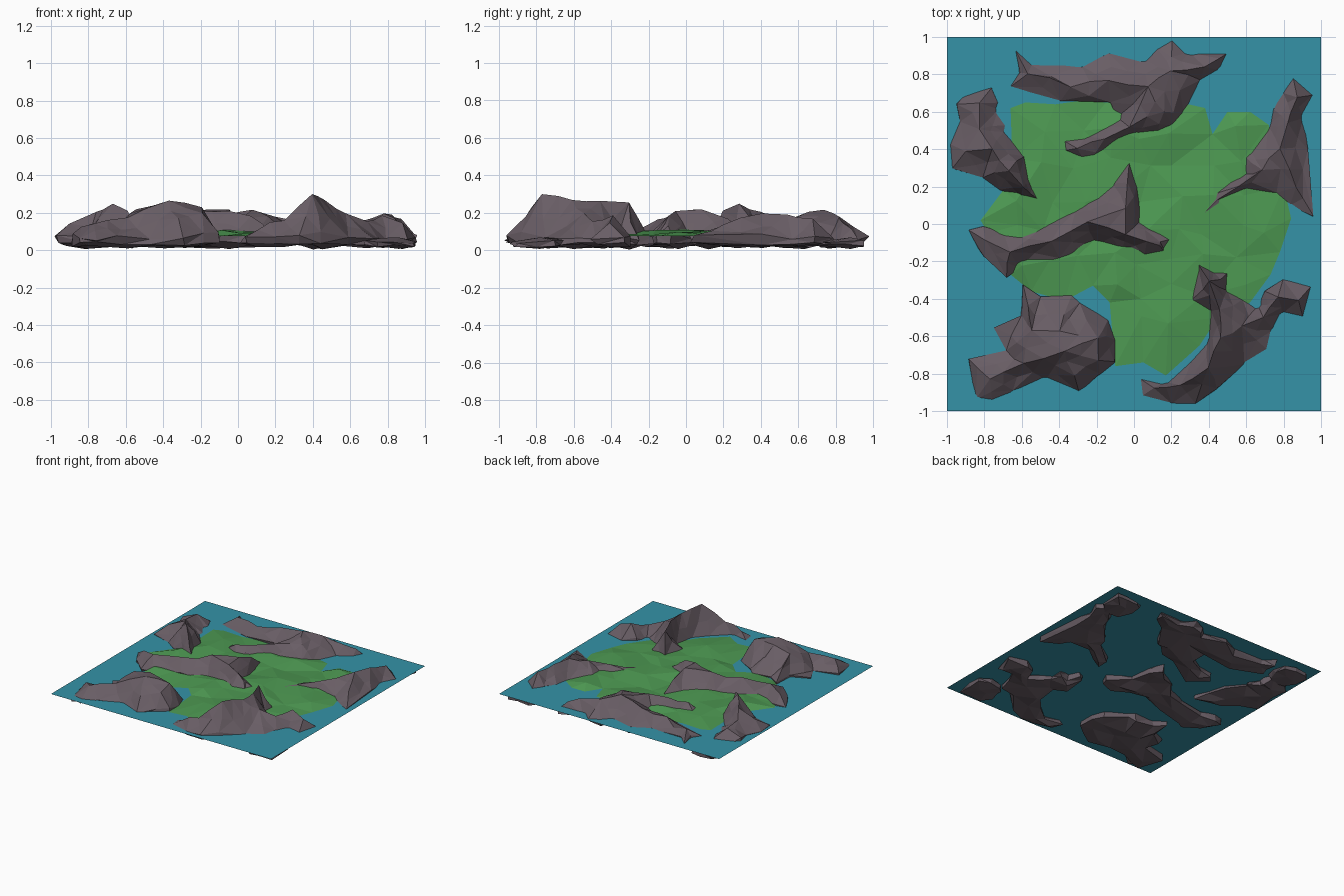
import bpy, bmesh, random
from math import cos, sin, tau
from mathutils import Vector
from mathutils.geometry import delaunay_2d_cdt

if "Cube" in bpy.data.objects:
    bpy.data.objects.remove(bpy.data.objects["Cube"])

random.seed(4)
WATER_Z = 0.074


def material(name, color):
    m = bpy.data.materials.new(name)
    m.diffuse_color = (*color, 1)
    m.use_nodes = True
    m.node_tree.nodes["Principled BSDF"].inputs["Base Color"].default_value = m.diffuse_color
    return m


ROCK = material("rock", (0.14, 0.11, 0.13))
GRASS = material("grass", (0.075, 0.32, 0.085))
WATER = material("water", (0.035, 0.29, 0.39))


def finish(name, bm, mat):
    mesh = bpy.data.meshes.new(name)
    bm.to_mesh(mesh)
    bm.free()
    mesh.materials.append(mat)
    obj = bpy.data.objects.new(name, mesh)
    bpy.context.collection.objects.link(obj)
    return obj


def triangulate(outline, inner, edges=()):
    # triangles inside an outline, using extra interior points
    pts = [Vector(p) for p in outline]
    area = sum(a.cross(b) for a, b in zip(pts, pts[1:] + pts[:1]))
    if area < 0:
        pts.reverse()
    n = len(pts)
    pts += [Vector(p[:2]) for p in inner]
    links = [(n + a, n + b) for a, b in edges]
    co, _, faces, orig, _, _ = delaunay_2d_cdt(pts, links, [list(range(n))], 1, 1e-5)
    return co, faces, orig, n


def rock(name, outline, ridge, rim_z=(0.05, 0.08), bumps=0.022):
    # faceted ridge with a rough underside
    links = [(i, i + 1) for i in range(len(ridge) - 1)
             if (Vector(ridge[i][:2]) - Vector(ridge[i + 1][:2])).length < 0.24]
    co, faces, orig, n = triangulate(outline, ridge, links)
    bm = bmesh.new()
    top, low = [], []
    for p, ids in zip(co, orig):
        k = ids[0] if ids else -1
        if k >= n:
            top.append(bm.verts.new((*p, ridge[k - n][2])))
            low.append(bm.verts.new((*p, random.uniform(0.004, 0.022))))
        else:
            near = min((Vector(r[:2]) for r in ridge), key=lambda r: (r - p).length)
            q = p.lerp(near, random.uniform(-0.2, 0.25))
            q = [max(-0.95, min(0.95, c)) for c in q]
            top.append(bm.verts.new((*p, random.uniform(*rim_z))))
            low.append(bm.verts.new((*q, random.uniform(0.015, 0.035))))
    for f in faces:
        bm.faces.new([top[i] for i in f])
    rim = [e for e in bm.edges if len(e.link_faces) == 1]
    twin = dict(zip(top, low))
    # extra bumps on the long slopes
    slopes = [e for e in bm.edges if e not in rim and e.calc_length() > 0.15]
    for f in faces:
        bm.faces.new([low[i] for i in reversed(f)])
    for e in rim:
        a, b = e.verts
        bm.faces.new((a, b, twin[b], twin[a]))
    old = set(bm.verts)
    if bumps:
        bmesh.ops.subdivide_edges(bm, edges=slopes, cuts=1)
    for v in bm.verts:
        if v not in old:
            v.co += Vector((random.uniform(-.012, .012), random.uniform(-.012, .012),
                            random.uniform(-0.004, bumps)))
    bmesh.ops.triangulate(bm, faces=bm.faces[:])
    bmesh.ops.recalc_face_normals(bm, faces=bm.faces[:])
    finish(name, bm, ROCK)


# water sheet
bm = bmesh.new()
bmesh.ops.create_grid(bm, x_segments=1, y_segments=1, size=1)
bmesh.ops.translate(bm, verts=bm.verts[:], vec=(0, 0, WATER_Z))
finish("water", bm, WATER)

# low grassy island
shore = [(-.66, .62), (-.58, .65), (-.42, .64), (-.28, .66), (-.15, .65), (.03, .65), (.2, .66),
         (.38, .62), (.42, .48), (.5, .6), (.62, .6), (.72, .53), (.8, .2), (.84, .03),
         (.78, -.15), (.73, -.27), (.62, -.42), (.45, -.5), (.35, -.65), (.17, -.81),
         (.05, -.74), (-.1, -.76), (-.13, -.42), (-.22, -.33), (-.37, -.41), (-.55, -.36),
         (-.66, -.27), (-.78, -.05), (-.82, .02), (-.7, .18), (-.65, .35)]


def shore_gap(p):
    gaps = []
    for a, b in zip(shore, shore[1:] + shore[:1]):
        a, d = Vector(a), Vector(b) - Vector(a)
        t = max(0, min(1, (p - a).dot(d) / d.length_squared))
        gaps.append((p - a - d * t).length)
    return min(gaps)


grid = [Vector((-.8 + .17 * i + random.uniform(-.04, .04),
                -.7 + .17 * j + random.uniform(-.04, .04)))
        for i in range(10) for j in range(9)]
co, faces, orig, n = triangulate(shore, [p for p in grid if shore_gap(p) > 0.07])
bm = bmesh.new()
vs = []
for p, ids in zip(co, orig):
    edge = not ids or ids[0] < n
    z = WATER_Z + 0.001 if edge else random.uniform(0.08, 0.112)
    vs.append(bm.verts.new((*p, z)))
for f in faces:
    bm.faces.new([vs[i] for i in f])
bmesh.ops.delete(bm, geom=[v for v in bm.verts if not v.link_faces], context='VERTS')
for f in bm.faces:
    f.normal_update()
    if f.normal.z < 0:
        f.normal_flip()
finish("grass_island", bm, GRASS)

# submerged boulders under the water corners
for name, cx, cy in (("southeast_boulder", .82, -.8), ("northwest_boulder", -.82, .83),
                     ("northeast_boulder", .84, .86)):
    ring = [(min(.95, max(-.95, cx + .15 * cos(i * tau / 9))),
             min(.95, max(-.95, cy + .15 * sin(i * tau / 9)))) for i in range(9)]
    rock(name, ring, [(cx - .04, cy, .066), (cx + .04, cy + .02, .068)], (.035, .055), 0)

# mountain ridges: outline seen from above, then crest points with heights
rock("north_ridge",
     [(-.64, .92), (-.54, .85), (-.29, .84), (-.13, .90), (.06, .87), (.13, .94), (.20, .97),
      (.30, .91), (.51, .93), (.47, .83), (.36, .76), (.27, .59), (.20, .53), (.12, .48),
      (-.03, .45), (-.26, .31), (-.40, .40), (-.38, .46), (-.26, .46), (-.09, .57),
      (-.13, .65), (-.40, .65), (-.67, .73), (-.61, .80)],
     [(-.57, .81, .12), (-.35, .74, .14), (-.13, .76, .16), (.08, .73, .21), (.2, .82, .18),
      (.38, .85, .14), (.15, .6, .18), (-.03, .53, .16), (-.15, .46, .14), (-.3, .4, .12)])
rock("northwest_ridge",
     [(-.90, .70), (-.77, .72), (-.72, .66), (-.73, .61), (-.68, .53), (-.70, .48), (-.58, .37),
      (-.55, .23), (-.50, .12), (-.61, .14), (-.72, .18), (-.82, .24), (-.98, .30), (-.98, .42),
      (-.92, .55), (-.95, .64)],
     [(-.82, .64, .15), (-.82, .5, .16), (-.76, .4, .19), (-.66, .29, .25), (-.6, .2, .21),
      (-.89, .38, .13)])
rock("northeast_ridge",
     [(.84, .79), (.95, .68), (.91, .57), (.93, .4), (.95, .05), (.83, .1), (.77, .18),
      (.57, .16), (.47, .06), (.37, .05), (.38, .13), (.57, .27), (.59, .37), (.63, .40),
      (.72, .53), (.75, .61), (.81, .69)],
     [(.87, .68, .15), (.82, .53, .17), (.78, .4, .19), (.68, .28, .16), (.56, .21, .13),
      (.45, .12, .11), (.87, .2, .13)])
rock("central_ridge",
     [(-.88, -.04), (-.80, -.01), (-.69, -.05), (-.48, -.01), (-.32, .06), (-.24, .15),
      (-.11, .21), (-.02, .33), (.03, .21), (.05, .02), (.20, -.09), (.18, -.15), (.06, -.18),
      (-.07, -.14), (-.21, -.10), (-.40, -.18), (-.61, -.23), (-.68, -.29), (-.80, -.17)],
     [(-.8, -.08, .12), (-.67, -.14, .15), (-.45, -.09, .16), (-.25, .01, .19),
      (-.05, .08, .21), (-.03, .22, .16), (-.05, -.05, .2), (.07, -.1, .17)])
rock("southwest_ridge",
     [(-.60, -.32), (-.50, -.39), (-.34, -.39), (-.30, -.43), (-.14, -.52), (-.09, -.62),
      (-.10, -.74), (-.18, -.81), (-.29, -.89), (-.48, -.83), (-.64, -.88), (-.75, -.97),
      (-.84, -.94), (-.89, -.73), (-.69, -.68), (-.76, -.56), (-.61, -.49)],
     [(-.57, -.43, .15), (-.54, -.57, .21), (-.4, -.57, .25), (-.38, -.68, .265),
      (-.2, -.6, .23), (-.19, -.72, .19), (-.32, -.8, .16), (-.6, -.75, .16), (-.78, -.83, .13)])
rock("southeast_ridge",
     [(.03, -.82), (.17, -.85), (.30, -.74), (.38, -.62), (.41, -.47), (.31, -.41), (.33, -.20),
      (.39, -.18), (.43, -.25), (.51, -.26), (.50, -.35), (.59, -.41), (.66, -.44), (.70, -.35),
      (.80, -.30), (.95, -.34), (.90, -.50), (.78, -.49), (.74, -.57), (.73, -.69),
      (.59, -.74), (.45, -.89), (.33, -.95), (.19, -.95), (.04, -.92)],
     [(.1, -.88, .1), (.25, -.86, .16), (.4, -.78, .28), (.46, -.6, .26), (.46, -.45, .25),
      (.41, -.31, .24), (.58, -.55, .18), (.68, -.51, .15), (.78, -.4, .18), (.87, -.4, .15)])
